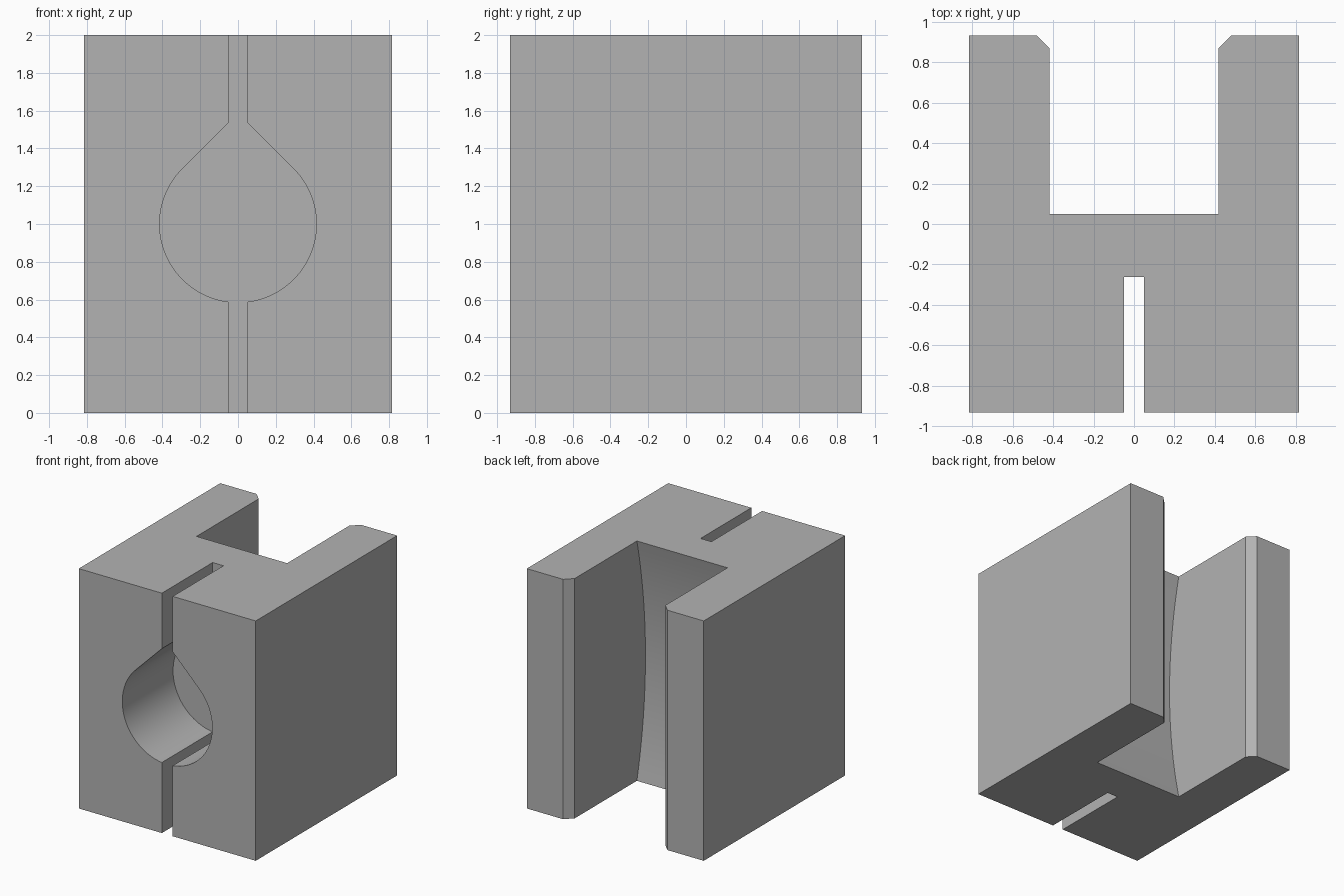
import bpy, math

if "Cube" in bpy.data.objects:
    bpy.data.objects.remove(bpy.data.objects["Cube"])

W, D = 0.816, 0.932          # half width, half depth
GAP, R = 0.05, 0.415         # half slit width, bore radius
SLOT = 0.418                 # half width of the rear slot
FLOOR, SAG = 0.05, 0.113     # rear slot floor and its hollow
BORE_END = -0.263


def prism(name, points, axis, start, end):
    """Extrude a 2D profile along an axis: 'x' takes (y, z), 'y' (x, z), 'z' (x, y)."""
    def place(p, t):
        return {'x': (t, p[0], p[1]), 'y': (p[0], t, p[1]), 'z': (p[0], p[1], t)}[axis]
    n = len(points)
    verts = [place(p, t) for t in (start, end) for p in points]
    faces = [list(range(n))[::-1], list(range(n, 2 * n))]
    faces += [[i, (i + 1) % n, n + (i + 1) % n, n + i] for i in range(n)]
    mesh = bpy.data.meshes.new(name)
    mesh.from_pydata(verts, [], faces)
    obj = bpy.data.objects.new(name, mesh)
    bpy.context.collection.objects.link(obj)
    # make normals point outward
    bpy.ops.object.select_all(action='DESELECT')
    bpy.context.view_layer.objects.active = obj
    obj.select_set(True)
    bpy.ops.object.mode_set(mode='EDIT')
    bpy.ops.mesh.select_all(action='SELECT')
    bpy.ops.mesh.normals_make_consistent(inside=False)
    bpy.ops.object.mode_set(mode='OBJECT')
    return obj


def cut(body, cutter):
    mod = body.modifiers.new(cutter.name, 'BOOLEAN')
    mod.operation, mod.solver, mod.object = 'DIFFERENCE', 'EXACT', cutter
    bpy.context.view_layer.objects.active = body
    bpy.ops.object.modifier_apply(modifier=mod.name)
    bpy.data.objects.remove(cutter, do_unlink=True)


# Block with chamfered rear prongs
c = 0.063
block = prism("clamp_block", [
    (-W, -D), (W, -D), (W, D), (SLOT + c, D), (SLOT, D - c), (SLOT, FLOOR),
    (-SLOT, FLOOR), (-SLOT, D - c), (-SLOT - c, D), (-W, D)], 'z', 0, 2)

# Hollow, cylindrical floor of the rear slot
rad = (1 + SAG ** 2) / (2 * SAG)
half = math.asin(1 / rad)
arc = []
for i in range(33):
    a = -half + 2 * half * i / 32
    arc.append((FLOOR - SAG + rad * (1 - math.cos(a)), 1 + rad * math.sin(a)))
cut(block, prism("floor_cutter", arc + [(0.3, 2.0), (0.3, 2.2), (0.4, 2.2), (0.4, -0.2),
                                        (0.3, -0.2), (0.3, 0.0)],
                 'x', -SLOT, SLOT))

# Blind teardrop bore joined to the vertical slit, as one profile
low = math.asin(-math.sqrt(R ** 2 - GAP ** 2) / R)
right = [(GAP, -0.2)]
for i in range(41):
    a = low + (math.pi / 4 - low) * i / 40
    right.append((R * math.cos(a), 1 + R * math.sin(a)))
right += [(GAP, 1 + R * math.sqrt(2) - GAP), (GAP, 2.2)]
left = [(-x, z) for x, z in reversed(right)]
cut(block, prism("bore_cutter", right + left, 'y', -D - 0.2, BORE_END))

# Grey finish, smooth curves with sharp edges
grey = bpy.data.materials.new("grey")
grey.diffuse_color = (0.45, 0.45, 0.45, 1)
grey.use_nodes = True
grey.node_tree.nodes["Principled BSDF"].inputs["Base Color"].default_value = grey.diffuse_color
block.data.materials.clear()
block.data.materials.append(grey)
for poly in block.data.polygons:
    poly.material_index = 0
bpy.ops.object.select_all(action='DESELECT')
block.select_set(True)
bpy.context.view_layer.objects.active = block
bpy.ops.object.shade_smooth_by_angle(angle=math.radians(25))
